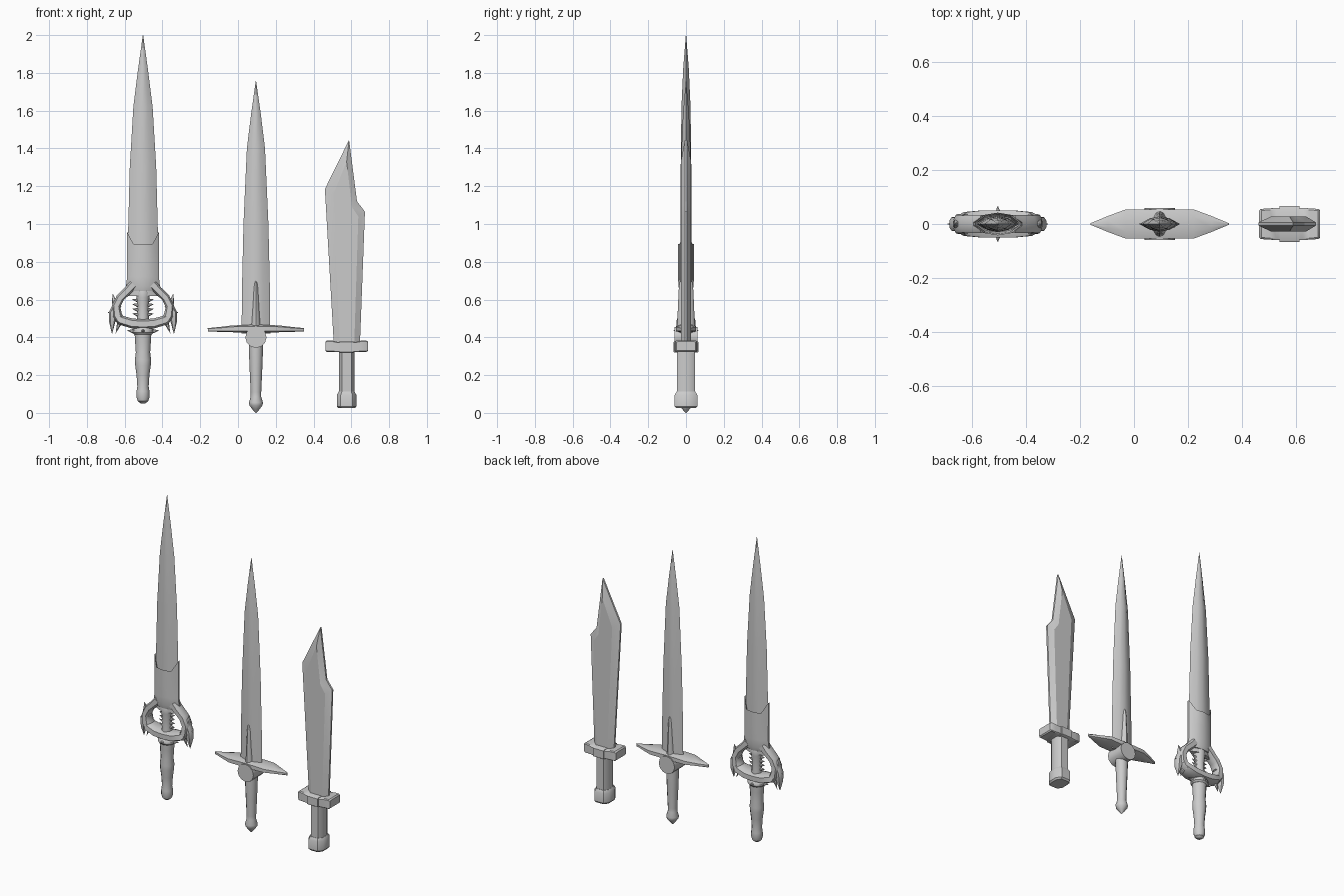
import bpy, bmesh, math
from mathutils import Vector

# Cross-sections: (in-plane, depth) multipliers
ROUND = [(math.cos(i * math.pi / 6), math.sin(i * math.pi / 6)) for i in range(12)]
LENS = [(1, 0), (.5, .72), (0, 1), (-.5, .72), (-1, 0), (-.5, -.72), (0, -1), (.5, -.72)]
OCT = [(1, .5), (.6, 1), (-.6, 1), (-1, .5), (-1, -.5), (-.6, -1), (.6, -1), (1, -.5)]
BOX = [(1, .9), (.85, 1), (-.85, 1), (-1, .9), (-1, -.9), (-.85, -1), (.85, -1), (1, -.9)]


def finish(name, bm, cx, angle=35):
    bmesh.ops.recalc_face_normals(bm, faces=bm.faces)
    me = bpy.data.meshes.new(name)
    bm.to_mesh(me)
    bm.free()
    ob = bpy.data.objects.new(name, me)
    bpy.context.collection.objects.link(ob)
    ob.location.x = cx
    bpy.ops.object.select_all(action='DESELECT')
    ob.select_set(True)
    bpy.context.view_layer.objects.active = ob
    bpy.ops.object.shade_smooth_by_angle(angle=math.radians(angle))
    return ob


def skin(bm, rings, caps=True):
    for a, b in zip(rings, rings[1:]):
        for i in range(len(a)):
            j = (i + 1) % len(a)
            bm.faces.new((a[i], a[j], b[j], b[i]))
    if caps:
        bm.faces.new(rings[0])
        bm.faces.new(rings[-1])


def sweep(name, path, cx, section=ROUND, sides=(1,), angle=35):
    """Sweep a section along (x, z, half_width, half_depth) points in the XZ plane."""
    bm = bmesh.new()
    for s in sides:
        rings = []
        for i, (x, z, h, d) in enumerate(path):
            p, q = path[max(i - 1, 0)], path[min(i + 1, len(path) - 1)]
            t = Vector((q[0] - p[0], q[1] - p[1])).normalized()
            rings.append([bm.verts.new((s * (x + u * h * t.y), v * d, z - u * h * t.x))
                          for u, v in section])
        skin(bm, rings)
    return finish(name, bm, cx, angle)


def upright(name, rows, cx, section=ROUND, angle=35):
    return sweep(name, [(0, z, w, d) for z, w, d in rows], cx, section, (1,), angle)


def spikes(name, pairs, r, cx):
    bm = bmesh.new()
    for a, b in pairs:
        a, b = Vector(a), Vector(b)
        m = (b - a).to_track_quat('Z', 'Y').to_matrix().to_4x4()
        m.translation = (a + b) / 2
        bmesh.ops.create_cone(bm, segments=6, radius1=r, radius2=0, cap_ends=True,
                              depth=(b - a).length, matrix=m)
    return finish(name, bm, cx)


# ---- Long ornate sword ----
A = -.503
upright("ornate_blade", [(.62, .08, .03), (.95, .079, .03), (1.3, .07, .028), (1.62, .051, .024),
                         (1.82, .026, .015), (2.0, .001, .001)], A, LENS)
# Collar with raised side prongs and open top
bm = bmesh.new()
HEX = [(1, .15), (.6, .8), (0, 1), (-.6, .8), (-1, .15), (-1, -.15), (-.6, -.8), (0, -1), (.6, -.8), (1, -.15)]
rings = []
for z, w, d, lift in [(.80, .07, .03, 0), (.88, .078, .036, .06), (.895, .085, .042, .065),
                      (.80, .085, .042, .02), (.72, .084, .042, 0), (.67, .09, .04, 0), (.645, .075, .034, 0)]:
    rings.append([bm.verts.new((u * w, v * d, z + (lift if abs(u) == 1 else 0))) for u, v in HEX])
skin(bm, rings)
finish("blade_collar", bm, A)
# Ring guard: curved arms, crossbar, hooked horns
sweep("guard_arms", [(.05, .68, .025, .034), (.08, .648, .022, .034), (.12, .61, .022, .032),
                     (.142, .565, .022, .034), (.135, .515, .025, .036), (.11, .48, .022, .04)], A, OCT, (1, -1))
sweep("guard_crossbar", [(-.15, .52, .018, .025), (-.12, .492, .025, .044), (-.06, .474, .026, .05),
                         (0, .47, .026, .05), (.06, .474, .026, .05), (.12, .492, .025, .044),
                         (.15, .52, .018, .025)], A, OCT)
sweep("guard_lower_horns", [(.14, .575, .018, .022), (.158, .53, .022, .025), (.163, .48, .016, .02),
                            (.164, .42, .001, .001)], A, OCT, (1, -1))
sweep("guard_upper_horns", [(.13, .55, .02, .02), (.152, .585, .014, .015), (.16, .63, .001, .001)],
      A, OCT, (1, -1))
spikes("guard_barbs", [p for s in (1, -1) for p in (((s * .15, 0, .53), (s * .188, 0, .532)),
       ((s * .12, 0, .49), (s * .145, 0, .42)))], .016, A)
# Spiked post inside the ring
upright("spiked_post", [(.46, .034, .034), (.52, .03, .03), (.57, .03, .03), (.61, .034, .034),
                        (.635, .038, .036), (.66, .028, .028)], A)
spikes("post_spikes", [((s * .025, 0, z), (s * .058, 0, z + .006)) for s in (1, -1)
                       for z in (.52, .545, .57, .595)], .012, A)
# Grip and spiked grip ring
upright("ornate_grip", [(.05, .012, .012), (.062, .028, .028), (.085, .035, .035), (.115, .034, .034),
                        (.14, .03, .03), (.20, .034, .034), (.25, .041, .04), (.28, .043, .041),
                        (.32, .038, .037), (.38, .042, .04), (.43, .045, .043), (.47, .045, .043)], A)
upright("grip_ring", [(.415, .045, .042), (.425, .056, .05), (.438, .056, .05), (.45, .045, .042)], A)
spikes("grip_ring_spikes", [((.045, 0, .432), (.086, 0, .436)), ((-.045, 0, .432), (-.086, 0, .436)),
       ((0, .04, .432), (0, .067, .436)), ((0, -.04, .432), (0, -.067, .436))], .014, A)

# ---- Cross-guard sword ----
B = .095
upright("cross_blade", [(.42, .076, .029), (.65, .074, .029), (1.0, .066, .028), (1.4, .048, .024),
                        (1.58, .026, .016), (1.757, .001, .001)], B, LENS)
sweep("cross_guard", [(-.255, .44, .009, .003), (-.19, .442, .013, .03), (-.125, .445, .018, .054),
                      (0, .445, .023, .054), (.125, .445, .018, .054), (.19, .442, .013, .03),
                      (.255, .44, .009, .003)], B, OCT)
upright("blade_ridge", [(.40, .032, .05), (.48, .026, .046), (.58, .02, .042), (.66, .016, .038),
                        (.69, .011, .034), (.705, .003, .026)], B)
# Round boss through the guard
bm = bmesh.new()
rings = [[bm.verts.new((u * .056, y, .4 + v * .056)) for u, v in ROUND] for y in (-.06, .06)]
skin(bm, rings)
finish("guard_boss", bm, B)
upright("cross_grip", [(0, .003, .003), (.02, .02, .02), (.04, .035, .035), (.055, .037, .037),
                       (.085, .028, .028), (.11, .028, .028), (.22, .033, .033), (.35, .038, .038),
                       (.40, .038, .038)], B)

# ---- Broad chopper ----
C = .575
outer = [(-.067, .35), (-.115, 1.185), (.013, 1.445), (.055, 1.12), (.097, 1.065), (.07, .35)]
inner = [(-.035, .35), (-.07, 1.16), (.0, 1.33), (.028, 1.09), (.062, 1.04), (.04, .35)]
bm = bmesh.new()
rings = [[bm.verts.new((x, y, z)) for x, z in prof]
         for y, prof in ((-.027, inner), (-.006, outer), (.006, outer), (.027, inner))]
skin(bm, rings)
finish("chopper_blade", bm, C, 20)
sweep("chopper_guard", [(-.113, .353, .024, .05), (-.105, .353, .03, .056), (-.075, .352, .03, .057),
                        (-.05, .349, .027, .06), (.05, .349, .027, .06), (.075, .352, .03, .057),
                        (.105, .353, .03, .056), (.113, .353, .024, .05)], C, BOX)
sweep("guard_block", [(-.037, .349, .03, .067), (.037, .349, .03, .067)], C, BOX)
upright("chopper_grip", [(.09, .041, .048), (.34, .041, .048)], C, OCT)
upright("chopper_pommel", [(.025, .044, .052), (.035, .052, .06), (.095, .052, .06), (.112, .042, .05)], C, OCT)
